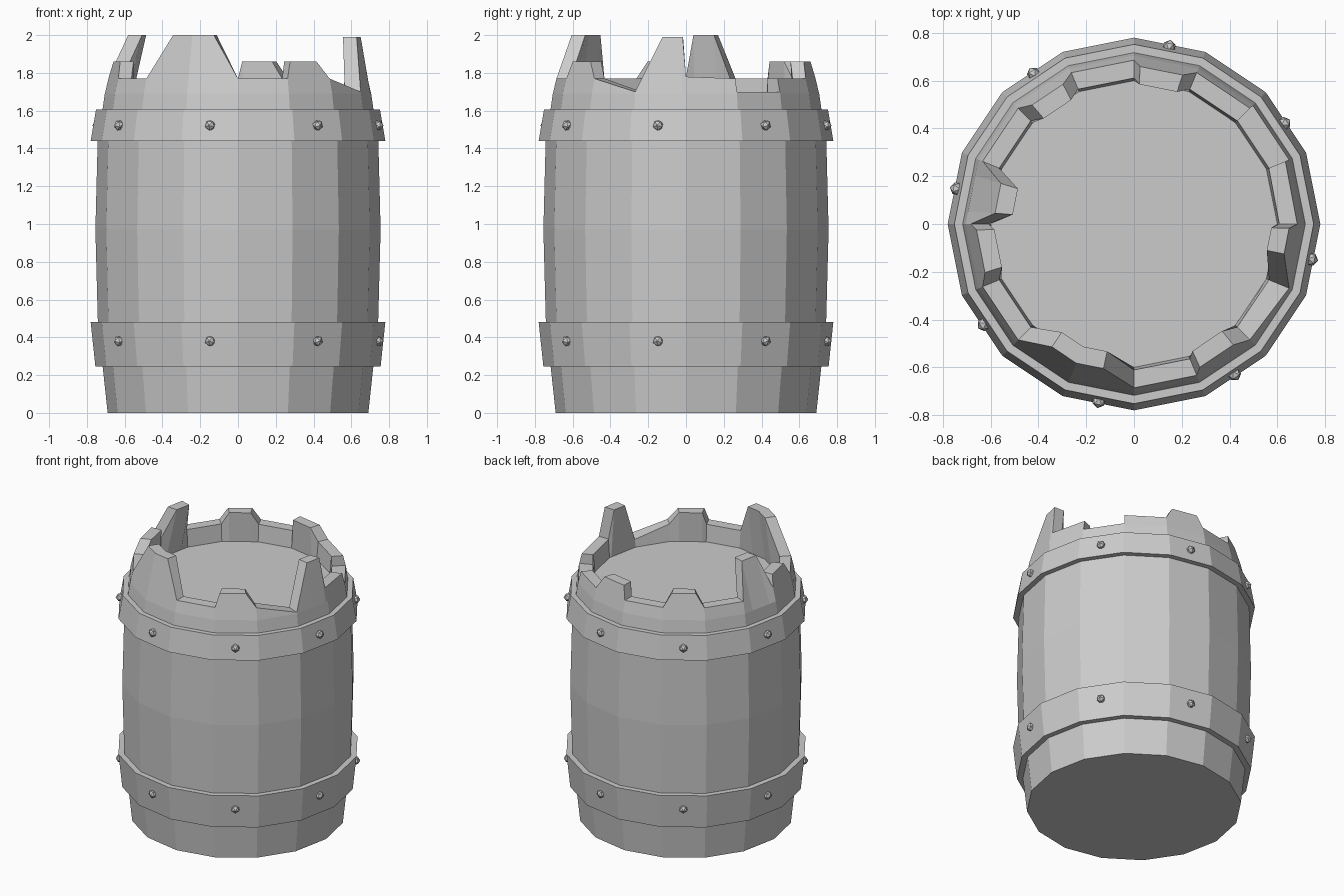
import bpy, bmesh
from math import pi, cos, sin
from mathutils import Matrix, Vector

if "Cube" in bpy.data.objects:
    bpy.data.objects.remove(bpy.data.objects["Cube"])

N = 16
STEP = 2 * pi / N


def pt(u, r, z):
    """Point on a 16-gon of radius r; u counts sides, fractions lie on the flat side."""
    i = int(u // 1)
    f = u - i
    a = Vector((cos(i * STEP), sin(i * STEP), 0)) * r
    b = Vector((cos((i + 1) * STEP), sin((i + 1) * STEP), 0)) * r
    p = a.lerp(b, f)
    p.z = z
    return p


def finish(bm, name):
    bmesh.ops.remove_doubles(bm, verts=bm.verts, dist=0.0005)
    bmesh.ops.recalc_face_normals(bm, faces=bm.faces)
    me = bpy.data.meshes.new(name)
    bm.to_mesh(me)
    bm.free()
    ob = bpy.data.objects.new(name, me)
    bpy.context.collection.objects.link(ob)
    return ob


def lathe(bm, profile, closed=False):
    rings = [[bm.verts.new(pt(i, r, z)) for i in range(N)] for r, z in profile]
    pairs = list(zip(rings, rings[1:]))
    if closed:
        pairs.append((rings[-1], rings[0]))
    for a, b in pairs:
        for i in range(N):
            j = (i + 1) % N
            bm.faces.new((a[i], a[j], b[j], b[i]))
    return rings


# Barrel body with bottom
bm = bmesh.new()
Z0, R0, FLOOR_Z, FLOOR_R = 1.69, 0.705, 1.65, 0.60
rings = lathe(bm, [(0.69, 0), (0.717, 0.25), (0.742, 0.48), (0.755, 0.97),
                   (0.743, 1.44), (0.718, 1.6), (R0, Z0)])
bm.faces.new(rings[0])

# Broken rim: (side position, height, extra lean)
rim = [(0, 1.78), (1, 1.77), (1, 1.70), (2, 1.70), (2, 1.77), (3, 1.77),
       (3.2, 1.86), (3.9, 1.86), (4, 1.77), (5, 1.77), (5.2, 1.86), (5.8, 1.86),
       (6, 1.77), (7, 1.77), (7.25, 2.0, -0.04), (7.8, 2.0, -0.04), (8, 1.78),
       (8.1, 1.86), (8.8, 1.86), (9, 1.77), (10, 1.77), (10.5, 2.0), (11, 2.0),
       (11.47, 2.0), (12, 1.77), (13, 1.77), (13.1, 1.86), (13.75, 1.86),
       (14, 1.77), (15, 1.70), (15.5, 1.99, 0.02), (15.93, 1.99, 0.02), (16, 1.78)]
cols = []
for u, z, *lean in rim:
    r = R0 - 0.24 * (z - Z0) + sum(lean)
    cols.append((u, [pt(u, R0, Z0), pt(u, r, z), pt(u, min(r - 0.075, 0.612), z),
                     pt(u, FLOOR_R, FLOOR_Z)]))
for (ua, a), (ub, b) in zip(cols, cols[1:]):
    for k in range(3):
        if ua == ub and k != 1:
            continue
        bm.faces.new([bm.verts.new(p) for p in (a[k], b[k], b[k + 1], a[k + 1])])
# Lid inside the rim
bm.faces.new([bm.verts.new(pt(i, FLOOR_R, FLOOR_Z)) for i in range(N)])
finish(bm, "barrel_body")

# Hoops
for name, zb, rb, zt, rt, ib, it in (("lower_hoop", 0.245, 0.755, 0.48, 0.78, 0.712, 0.738),
                                     ("upper_hoop", 1.44, 0.78, 1.605, 0.752, 0.738, 0.713)):
    bm = bmesh.new()
    lathe(bm, [(ib, zb), (rb, zb), (rt, zt), (it, zt)], closed=True)
    finish(bm, name)

# Rivets on every other hoop face
for name, z in (("lower_rivets", 0.38), ("upper_rivets", 1.522)):
    bm = bmesh.new()
    for k in range(8):
        m = (Matrix.Rotation((2 * k - 0.5) * STEP, 4, 'Z')
             @ Matrix.Translation((0.757, 0, z)) @ Matrix.Rotation(pi / 2, 4, 'Y'))
        bmesh.ops.create_icosphere(bm, subdivisions=1, radius=0.029, matrix=m)
    finish(bm, name)
